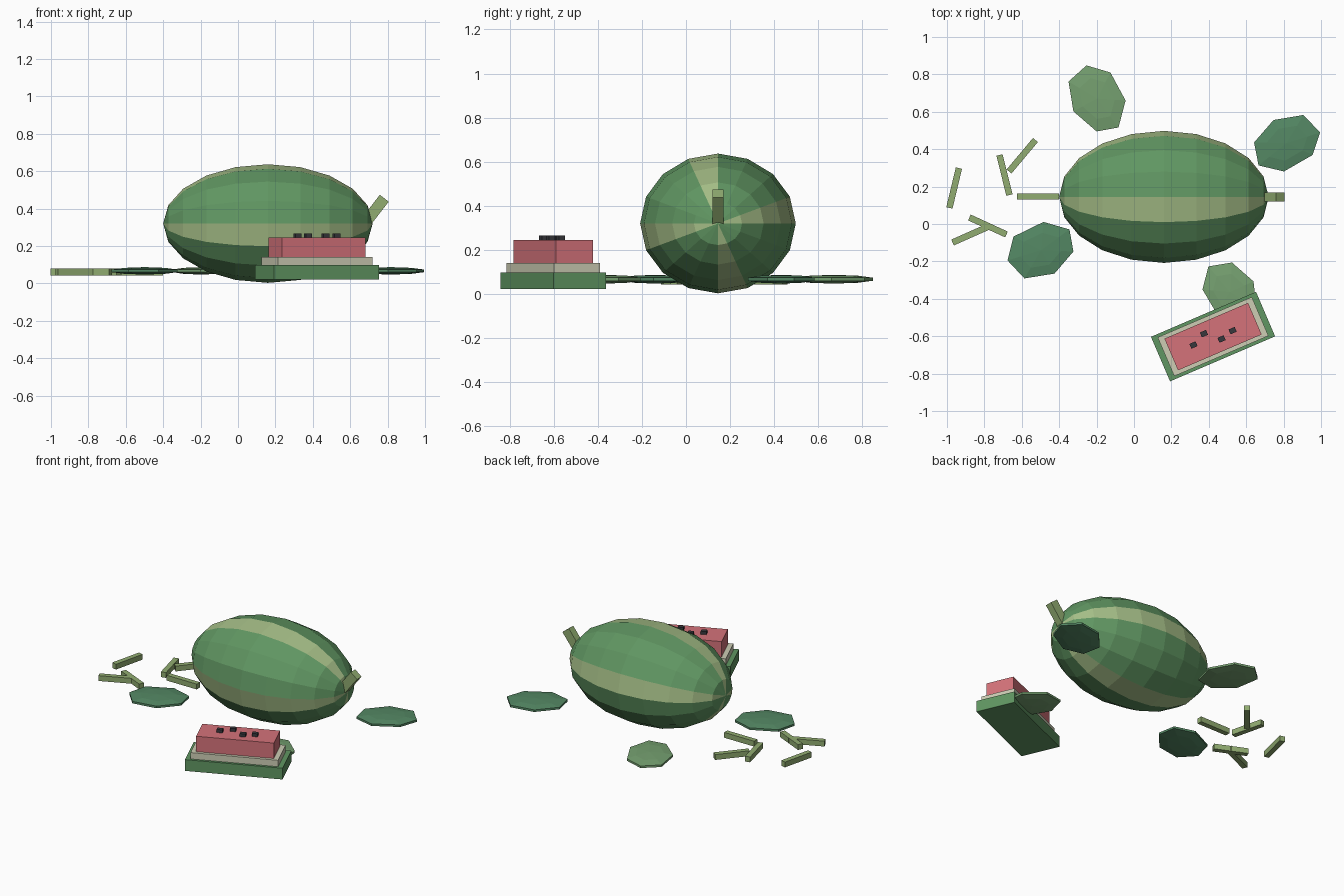
import bpy, bmesh, math
from mathutils import Vector, Matrix

if "Cube" in bpy.data.objects:
    bpy.data.objects.remove(bpy.data.objects["Cube"])


def material(name, rgb):
    m = bpy.data.materials.new(name)
    m.diffuse_color = (*rgb, 1)
    m.use_nodes = True
    m.node_tree.nodes["Principled BSDF"].inputs["Base Color"].default_value = m.diffuse_color
    return m


SKIN = material("skin_green", (.117, .305, .122))
STRIPE = material("stripe_green", (.376, .515, .242))
RIND = material("pale_rind", (.61, .61, .456))
FLESH = material("red_flesh", (.665, .171, .195))
SEED = material("dark_seed", (.038, .038, .045))
VINE = material("vine_green", (.283, .413, .165))
LEAF_A = material("leaf_light", (.178, .352, .162))
LEAF_B = material("leaf_dark", (.089, .246, .127))


def finish(name, bm, *mats):
    bmesh.ops.recalc_face_normals(bm, faces=bm.faces)
    me = bpy.data.meshes.new(name)
    bm.to_mesh(me)
    bm.free()
    for m in mats:
        me.materials.append(m)
    ob = bpy.data.objects.new(name, me)
    bpy.context.collection.objects.link(ob)
    return ob


def box(name, centre, size, mat, turn=0, tilt=0):
    bm = bmesh.new()
    bmesh.ops.create_cube(bm, size=1)
    rot = Matrix.Rotation(turn, 4, 'Z') @ Matrix.Rotation(tilt, 4, 'Y')
    bm.transform(Matrix.Translation(centre) @ rot @ Matrix.Diagonal((*size, 1)))
    return finish(name, bm, mat)


# Melon: 16-sided faceted ellipsoid along x with four pale stripes
bm = bmesh.new()
bmesh.ops.create_uvsphere(bm, u_segments=16, v_segments=10, radius=1)
bm.transform(Matrix.Rotation(math.pi / 2, 4, 'Y'))
for f in bm.faces:
    c = f.calc_center_median()
    sector = int((math.degrees(math.atan2(c.z, c.y)) % 360) / 22.5)
    f.material_index = 1 if sector % 4 == 0 else 0
bm.transform(Matrix.Translation((.16, .145, .32)) @ Matrix.Diagonal((.56, .353, .317, 1)))
finish("melon", bm, SKIN, STRIPE)

# Stem
box("stem", (.73, .145, .388), (.06, .048, .17), VINE, tilt=.66)

# Vine pieces, each given by its two end points
vines = [((-.625, .147), (-.40, .147)), ((-.527, .449), (-.668, .281)),
         ((-.719, .369), (-.666, .155)), ((-.936, .299), (-.987, .086)),
         ((-.88, .035), (-.682, -.056)), ((-.97, -.099), (-.765, -.008))]
for i, (a, b) in enumerate(vines):
    a, b = Vector(a), Vector(b)
    d, c = b - a, (a + b) / 2
    box(f"vine_piece_{i + 1}", (c.x, c.y, .061), (d.length, .034, .036), VINE,
        turn=math.atan2(d.y, d.x))

# Slice: stacked skin, rind and flesh blocks, with seeds on top
TURN = math.radians(23.2)
for name, (lx, ly), z0, z1, mat in [("slice_skin", (.611, .259), .022, .098, SKIN),
                                    ("slice_rind", (.548, .226), .096, .141, RIND),
                                    ("slice_flesh", (.486, .184), .139, .245, FLESH)]:
    box(name, (.4225, -.602, (z0 + z1) / 2), (lx, ly, z1 - z0), mat, TURN)
for i, (x, y) in enumerate([(.318, -.647), (.374, -.586), (.468, -.615), (.527, -.57)]):
    box(f"seed_{i + 1}", (x, y, .254), (.036, .028, .024), SEED, TURN)


# Leaves: seven-sided flattened lenses
def leaf(name, outline, mat):
    bm = bmesh.new()
    pts = [Vector(p) for p in outline]
    c = sum(pts, Vector((0, 0))) / len(pts)
    rings = []
    for r, z in [(.618, .016), (1, .007), (1, -.007), (.618, -.016)]:
        rings.append([bm.verts.new((*(c + (p - c) * r), .067 + z)) for p in pts])
    top = bm.verts.new((*c, .087))
    low = bm.verts.new((*c, .047))
    n = len(pts)
    for i in range(n):
        j = (i + 1) % n
        bm.faces.new((top, rings[0][i], rings[0][j]))
        bm.faces.new((low, rings[3][j], rings[3][i]))
        for u, v in zip(rings, rings[1:]):
            bm.faces.new((u[i], v[i], v[j], u[j]))
    finish(name, bm, mat)


leaf("leaf_back", [(-.254, .848), (-.126, .81), (-.045, .66), (-.083, .516),
                   (-.2, .495), (-.324, .602), (-.35, .762)], LEAF_A)
leaf("leaf_right", [(.746, .556), (.906, .583), (.995, .489), (.955, .369),
                    (.802, .281), (.666, .313), (.642, .436)], LEAF_B)
leaf("leaf_left", [(-.484, .011), (-.345, -.029), (-.324, -.147), (-.425, -.265),
                   (-.586, -.291), (-.676, -.195), (-.644, -.067)], LEAF_B)
leaf("leaf_front", [(.398, -.227), (.524, -.206), (.639, -.307), (.655, -.452),
                    (.573, -.532), (.44, -.475), (.366, -.35)], LEAF_A)
